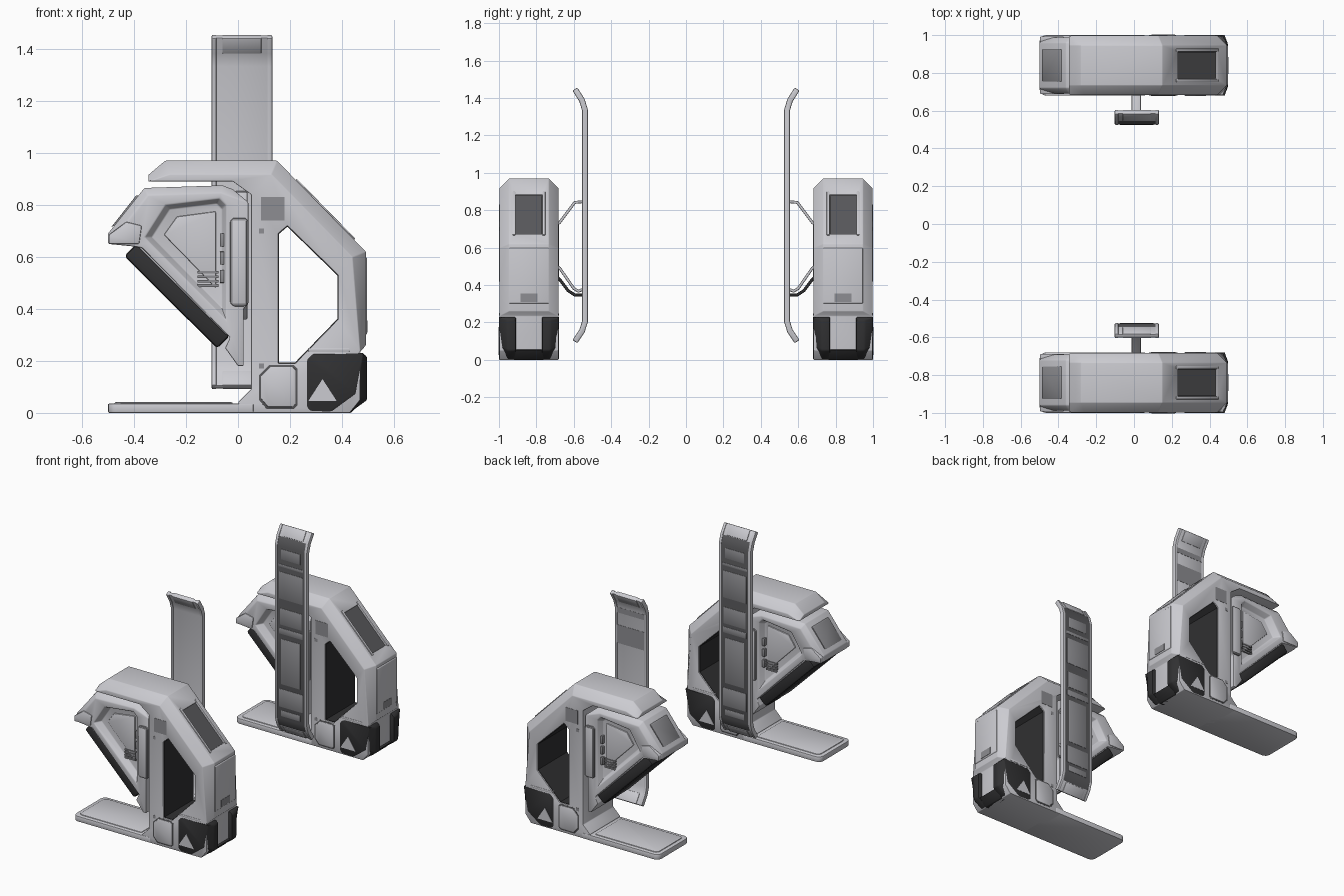
import bpy, bmesh, math
from mathutils import Vector

if "Cube" in bpy.data.objects:
    bpy.data.objects.remove(bpy.data.objects["Cube"])

YC = -0.84  # middle of the front machine; the rear one is its mirror image


def material(name, v):
    m = bpy.data.materials.new(name)
    m.diffuse_color = (v, v, v * 1.06, 1)
    m.use_nodes = True
    m.node_tree.nodes["Principled BSDF"].inputs["Base Color"].default_value = m.diffuse_color
    return m


DARK = material("dark_rubber", 0.03)
GLASS = material("dark_glass", 0.10)
MID = material("mid_grey", 0.27)
BODY = material("body_grey", 0.6)
parts = []


def prism(name, pts, lo, hi, axis='y', mat=BODY, chamfer=None, taper=1.0, bevel=0.005, keep=True):
    """Extrude a profile: (x,z) along y (relative to YC), or (y,z) along x."""
    n = len(pts)
    cx, cz = sum(p[0] for p in pts) / n, sum(p[1] for p in pts) / n
    bm = bmesh.new()
    loops = []
    for d, s in ((lo, 1.0), (hi, taper)):
        ring = [(cx + (a - cx) * s, cz + (z - cz) * s) for a, z in pts]
        loops.append([bm.verts.new((a, YC + d, z) if axis == 'y' else (d, a, z)) for a, z in ring])
    bm.faces.new(loops[0])
    bm.faces.new(loops[1])
    for i in range(n):
        j = (i + 1) % n
        bm.faces.new((loops[0][i], loops[0][j], loops[1][j], loops[1][i]))
    bmesh.ops.recalc_face_normals(bm, faces=bm.faces)
    if chamfer:
        width, segs, test = chamfer
        es = [e for e in bm.edges if test(e.verts[0].co, e.verts[1].co)]
        bmesh.ops.bevel(bm, geom=es, offset=width, segments=segs, affect='EDGES', profile=0.5)
    me = bpy.data.meshes.new(name)
    bm.to_mesh(me)
    bm.free()
    ob = bpy.data.objects.new(name, me)
    bpy.context.collection.objects.link(ob)
    if mat:
        me.materials.append(mat)
    if keep:
        parts.append((ob, bevel))
    return ob


def ribbon(name, path, t, lo, hi, axis='y', **kw):
    """Constant-thickness strip along a path."""
    p = [Vector(q) for q in path]
    left, right = [], []
    for i, q in enumerate(p):
        d0 = (q - p[i - 1]).normalized() if i else (p[1] - q).normalized()
        d1 = (p[i + 1] - q).normalized() if i < len(p) - 1 else d0
        m = (d0 + d1).normalized()
        off = Vector((-m.y, m.x)) * (t / 2 / max(m.dot(d0), 0.3))
        left.append(tuple(q + off))
        right.append(tuple(q - off))
    return prism(name, left + right[::-1], lo, hi, axis, **kw)


def rect(x0, x1, z0, z1, c=0.0):
    if not c:
        return [(x0, z0), (x1, z0), (x1, z1), (x0, z1)]
    return [(x0 + c, z0), (x1 - c, z0), (x1, z0 + c), (x1, z1 - c),
            (x1 - c, z1), (x0 + c, z1), (x0, z1 - c), (x0, z0 + c)]


def both(name, pts, lo, hi, **kw):
    for s, tag in ((-1, "outer"), (1, "inner")):
        prism(f"{name}_{tag}", pts, lo * s, hi * s, **kw)


def cut(ob, cutter):
    md = ob.modifiers.new("cut", 'BOOLEAN')
    md.operation, md.solver, md.object = 'DIFFERENCE', 'EXACT', cutter
    bpy.context.view_layer.objects.active = ob
    bpy.ops.object.modifier_apply(modifier=md.name)
    bpy.data.objects.remove(cutter)


def rim(a, b):
    return abs(a.y - b.y) < 1e-4


# Main frame: visor, column, sloped back and base, with a window through it
frame = prism("main_frame", [(0.02, 0), (0.43, 0), (0.47, 0.05), (0.47, 0.235), (0.492, 0.26), (0.492, 0.62),
                             (0.15, 0.97), (-0.28, 0.97), (-0.345, 0.915), (-0.345, 0.89), (-0.02, 0.89),
                             (0.05, 0.84), (0.05, 0.09), (0.0, 0.04)], -0.158, 0.158,
              chamfer=(0.052, 1, lambda a, b: rim(a, b) and min(a.z, b.z) > 0.25 and
                       (max(a.z, b.z) > 0.96 or min(a.x, b.x) > 0.48)))
hole = [(0.155, 0.19), (0.22, 0.19), (0.385, 0.36), (0.385, 0.53), (0.19, 0.72), (0.155, 0.69)]
cut(frame, prism("window_cutter", hole, -0.3, 0.3, keep=False))
cut(frame, ribbon("back_window_cutter", [(0.235, 0.885), (0.44, 0.675)], 0.05, -0.072, 0.072, keep=False))

# Dark lining of the window
for i, a in enumerate(hole):
    ribbon("window_lining", [a, hole[(i + 1) % len(hole)]], 0.006, -0.150, 0.150, mat=DARK, bevel=0)

# Back window pane with its trim, and the back panel
ribbon("back_window_pane", [(0.222, 0.874), (0.428, 0.663)], 0.015, -0.071, 0.071, mat=GLASS, bevel=0)
for y0, y1 in ((-0.088, -0.072), (0.072, 0.088)):
    ribbon("back_window_side_trim", [(0.222, 0.896), (0.447, 0.666)], 0.012, y0, y1, bevel=0.003)
prism("back_panel", rect(0.48, 0.497, 0.30, 0.60, 0.006), -0.105, 0.105)
prism("back_label", rect(0.49, 0.499, 0.31, 0.355), -0.045, 0.045, mat=MID, bevel=0)

# Base plate with rounded front and top pad, fairing panel and dark corner blocks
prism("base_plate", rect(-0.5, 0.06, 0, 0.036), -0.16, 0.16,
      chamfer=(0.035, 4, lambda a, b: abs(a.z - b.z) > 0.01 and a.x < -0.4))
prism("base_pad", rect(-0.475, -0.02, 0.03, 0.041), -0.135, 0.135,
      chamfer=(0.025, 3, lambda a, b: abs(a.z - b.z) > 0.005 and a.x < -0.4))
both("base_panel_border", [(0.08, 0.05), (0.11, 0.015), (0.215, 0.015), (0.23, 0.03), (0.23, 0.17),
                           (0.215, 0.185), (0.12, 0.185), (0.08, 0.145)], 0.14, 0.159, mat=GLASS, bevel=0.002)
both("base_side_panel", [(0.088, 0.055), (0.115, 0.023), (0.21, 0.023), (0.222, 0.034), (0.222, 0.166),
                         (0.21, 0.177), (0.122, 0.177), (0.088, 0.142)], 0.14, 0.162, bevel=0.004)
block = [(0.262, 0.02), (0.28, 0.004), (0.43, 0.001), (0.497, 0.05), (0.497, 0.215), (0.48, 0.23),
         (0.285, 0.23), (0.262, 0.205)]
both("corner_block", block, 0.07, 0.16, mat=DARK, bevel=0.008,
     chamfer=(0.045, 1, lambda a, b: rim(a, b) and abs(a.y - YC) > 0.15 and max(a.x, b.x) > 0.49 and
              min(a.x, b.x) > 0.42 and max(a.z, b.z) < 0.22))
prism("corner_block_toe", [(0.4, 0.0), (0.435, 0.0), (0.485, 0.05), (0.45, 0.06)], -0.08, 0.08, mat=DARK)
both("warning_triangle", [(0.27, 0.045), (0.38, 0.045), (0.325, 0.13)], 0.155, 0.1615, mat=BODY, bevel=0)
both("frame_trim", rect(0.27, 0.43, 0.236, 0.25), 0.14, 0.16, bevel=0.003)

# Head with a sunken side panel
head = prism("head", [(-0.5, 0.65), (-0.5, 0.69), (-0.36, 0.865), (-0.06, 0.875), (-0.02, 0.86), (0.04, 0.81),
                      (0.04, 0.42), (0.022, 0.40), (0.022, 0.18), (0.0, 0.18), (-0.05, 0.25), (-0.03, 0.29),
                      (-0.37, 0.635), (-0.40, 0.64)], -0.148, 0.148,
             chamfer=(0.028, 1, lambda a, b: rim(a, b) and min(a.z, b.z) > 0.645 and max(a.x, b.x) < 0))
recess = [(-0.36, 0.675), (-0.28, 0.80), (-0.07, 0.825), (-0.045, 0.80), (-0.045, 0.355)]
for s in (-1, 1):
    cut(head, prism("recess_cutter", recess, 0.15 * s, 0.105 * s, taper=0.86, keep=False))
both("head_inset_panel", [(-0.285, 0.685), (-0.235, 0.755), (-0.085, 0.775), (-0.085, 0.48)], 0.09, 0.112)
for i in range(4):
    z = 0.485 + i * 0.017
    both("head_vent_slat", rect(-0.155, -0.075, z, z + 0.010), 0.09, 0.116, mat=MID, bevel=0)
for z in (0.50, 0.57, 0.64):
    both("head_clip", rect(-0.07, -0.05, z, z + 0.05), 0.09, 0.125, mat=MID, bevel=0.002)
both("hinge_plate", rect(-0.03, 0.04, 0.41, 0.75, 0.012), 0.1, 0.157, mat=MID)
both("hinge_cover", rect(-0.022, 0.032, 0.42, 0.74), 0.15, 0.16, mat=BODY, bevel=0.002)
both("nose_cheek", [(-0.497, 0.65), (-0.497, 0.685), (-0.43, 0.735), (-0.37, 0.72), (-0.38, 0.65)], 0.1, 0.153)
prism("nose_window", [(-0.487, 0.715), (-0.475, 0.72), (-0.382, 0.836), (-0.392, 0.836)], -0.085, 0.085,
      mat=MID, bevel=0.002)

# Dark screen along the underside of the head
ribbon("screen", [(-0.413, 0.628), (-0.055, 0.272)], 0.07, -0.132, 0.132, mat=DARK, bevel=0.014)
ribbon("screen_backing", [(-0.37, 0.645), (-0.035, 0.31)], 0.03, -0.14, 0.14)

# Side labels on the column
both("column_label", rect(0.088, 0.178, 0.74, 0.83), 0.15, 0.1595, mat=MID, bevel=0)
for z in (0.17, 0.69):
    both("column_mark", rect(0.08, 0.1, z, z + 0.02), 0.15, 0.1595, mat=MID, bevel=0)

# Tall bent paddle with raised rails, a darker inner lining and inner plates
path = [(-0.594, 0.098), (-0.556, 0.155), (-0.54, 0.205), (-0.54, 1.335), (-0.556, 1.388), (-0.594, 1.448)]
inner = [(y + 0.011, z) for y, z in path]
ribbon("paddle", path, 0.022, -0.10, 0.13, axis='x', bevel=0.006)
ribbon("paddle_lining", [(inner[0][0], 0.11)] + inner[1:-1] + [(inner[-1][0], 1.435)], 0.004, -0.085, 0.115,
       axis='x', mat=GLASS, bevel=0)
for x0, x1 in ((-0.102, -0.082), (0.112, 0.132)):
    ribbon("paddle_rail", path, 0.031, x0, x1, axis='x', bevel=0.006)
for i in (0, 4):
    ribbon("paddle_end_frame", [path[i], path[i + 1]], 0.029, -0.06, 0.09, axis='x', bevel=0.004)
for z0, z1, w in ((0.22, 0.26, 0.07), (0.28, 0.40, 0.085), (0.43, 0.73, 0.07), (0.76, 0.80, 0.085),
                  (0.82, 0.93, 0.08), (0.99, 1.17, 0.085), (1.2, 1.22, 0.09), (1.25, 1.32, 0.07)):
    prism("paddle_plate", rect(-0.54, -0.525, z0, z1), 0.015 - w, 0.015 + w, axis='x', mat=MID, bevel=0.003)
for z0, z1 in ((1.10, 1.22), (1.30, 1.335)):  # bands on the rear machine only
    prism("paddle_rear_band", rect(0.55, 0.5525, z0, z1), -0.095, 0.125, axis='x', mat=MID, bevel=0)

# Support arms and the dark cable
ribbon("upper_arm", [(-0.70, 0.715), (-0.675, 0.735), (-0.595, 0.842), (-0.545, 0.846)], 0.015, -0.012, 0.036, axis='x')
ribbon("lower_arm", [(-0.70, 0.51), (-0.675, 0.49), (-0.60, 0.382), (-0.575, 0.367), (-0.545, 0.38)], 0.015,
       -0.012, 0.036, axis='x')
ribbon("cable", [(-0.70, 0.45), (-0.675, 0.43), (-0.63, 0.37), (-0.595, 0.347), (-0.545, 0.347)], 0.016,
       0.0, 0.022, axis='x', mat=DARK)

# Soft edges, shading and the mirrored second machine
for ob, width in parts:
    bpy.ops.object.select_all(action='DESELECT')
    ob.select_set(True)
    bpy.context.view_layer.objects.active = ob
    if width:
        b = ob.modifiers.new("soft_edges", 'BEVEL')
        b.width, b.segments, b.limit_method, b.angle_limit = width, 2, 'ANGLE', math.radians(30)
        bpy.ops.object.modifier_apply(modifier=b.name)
    bpy.ops.object.shade_smooth_by_angle(angle=math.radians(35))
    if not ob.name.startswith("paddle_rear_band"):
        m = ob.modifiers.new("second_machine", 'MIRROR')
        m.use_axis = (False, True, False)
